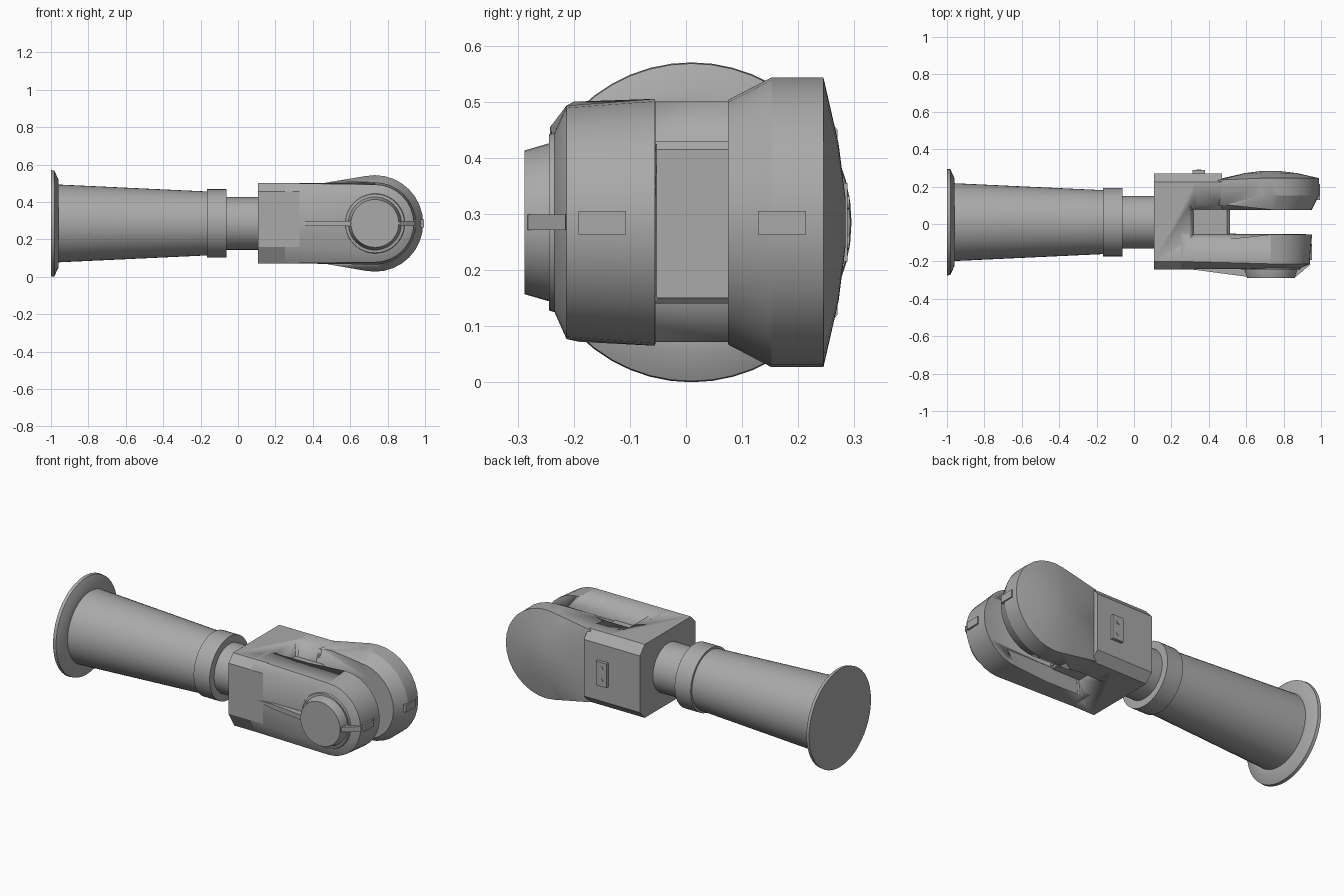
import bpy, bmesh, math
from mathutils import Matrix, Vector

cube = bpy.data.objects.get("Cube")
if cube:
    bpy.data.objects.remove(cube, do_unlink=True)

grey = bpy.data.materials.new("metal grey")
grey.use_nodes = True
grey.diffuse_color = (0.4, 0.4, 0.4, 1)
grey.node_tree.nodes["Principled BSDF"].inputs["Base Color"].default_value = (0.4, 0.4, 0.4, 1)

AXIS_Y, MID_Z, PIVOT_X = 0.01, 0.285, 0.732


def finish(name, bm, angle=30):
    bmesh.ops.recalc_face_normals(bm, faces=bm.faces)
    mesh = bpy.data.meshes.new(name)
    bm.to_mesh(mesh)
    bm.free()
    mesh.materials.append(grey)
    ob = bpy.data.objects.new(name, mesh)
    bpy.context.collection.objects.link(ob)
    bpy.ops.object.select_all(action="DESELECT")
    ob.select_set(True)
    bpy.context.view_layer.objects.active = ob
    bpy.ops.object.shade_smooth_by_angle(angle=math.radians(angle))
    return ob


def hull(name, points, angle=30):
    bm = bmesh.new()
    for p in points:
        bm.verts.new(p)
    res = bmesh.ops.convex_hull(bm, input=bm.verts)
    junk = {g for g in res["geom_interior"] + res["geom_unused"]
            if isinstance(g, bmesh.types.BMVert)}
    bmesh.ops.delete(bm, geom=list(junk), context="VERTS")
    bmesh.ops.dissolve_limit(bm, angle_limit=0.01, verts=bm.verts, edges=bm.edges)
    return finish(name, bm, angle)


def box(name, x, y, z):
    return hull(name, [(a, b, c) for a in x for b in y for c in z])


def lathe(name, profile, axis, centre, steps=40):
    """Revolve (position, radius) pairs about an axis through centre."""
    side = Vector((0, 0, 1))
    bm = bmesh.new()
    verts = [bm.verts.new(centre + axis * t + side * r) for t, r in profile]
    edges = [bm.edges.new(pair) for pair in zip(verts, verts[1:])]
    bmesh.ops.spin(bm, geom=verts + edges, cent=centre, axis=axis,
                   angle=math.tau, steps=steps)
    bmesh.ops.remove_doubles(bm, verts=bm.verts, dist=0.0005)
    return finish(name, bm)


def ring(y, r, n=32):
    return [(PIVOT_X + r * math.cos(math.tau * i / n), y,
             MID_Z + r * math.sin(math.tau * i / n)) for i in range(n)]


def sections(outline, *xs):
    return [(x, y, z) for x in xs for y, z in outline]


def cut(ob, cutter):
    mod = ob.modifiers.new("slot", "BOOLEAN")
    mod.operation, mod.solver, mod.object = "DIFFERENCE", "EXACT", cutter


# Flanged handle, collar and shaft
lathe("handle_shaft",
      [(-1, 0), (-1, 0.285), (-0.982, 0.283), (-0.96, 0.235), (-0.96, 0.208),
       (-0.165, 0.171), (-0.165, 0.183), (-0.062, 0.183), (-0.062, 0.141),
       (0.13, 0.141), (0.13, 0)],
      Vector((1, 0, 0)), Vector((0, AXIS_Y, MID_Z)), 48)

# Chamfered yoke block, with separate outlines for its two cheeks
front_edge = [(-0.05, 0.5), (-0.2, 0.5), (-0.242, 0.455),
              (-0.242, 0.16), (-0.19, 0.072), (-0.05, 0.072)]
back_edge = [(0.075, 0.072), (0.225, 0.072), (0.27, 0.12),
             (0.27, 0.45), (0.225, 0.5), (0.075, 0.5)]
body = hull("yoke_block", sections(front_edge + back_edge, 0.108, 0.33))
back_cheek = hull("back_cheek", sections(back_edge, 0.3, 0.47))

# Front arm runs into a bevelled round lobe
front_arm = hull("front_arm", sections(front_edge, 0.25) + ring(-0.055, 0.22)
                 + ring(-0.213, 0.208) + ring(-0.238, 0.152), 25)

# Back arm runs into a larger lobe with a domed outer face
back_outline = [(0.075, 0.072), (0.235, 0.075), (0.235, 0.495), (0.075, 0.5)]
back_arm = hull("back_arm", sections(back_outline, 0.45) + ring(0.075, 0.218)
                + ring(0.152, 0.258) + ring(0.245, 0.258)
                + ring(0.272, 0.14) + ring(0.284, 0.045), 25)

# Flared recesses above and below the web between the arms
for name, sign in (("upper", 1), ("lower", -1)):
    low, high = MID_Z + sign * 0.14, MID_Z + sign * 0.28
    points = [(x, y, low) for x in (0.32, 0.8) for y in (-0.055, 0.075)]
    points += [(0.275, y, high) for y in (-0.1, 0.122)]
    points += [(0.7, y, high) for y in (-0.055, 0.075)]
    cutter = hull(name + "_recess_cutter", points)
    cutter.hide_render = True
    cutter.hide_set(True)
    cutter.display_type = "WIRE"
    for part in (body, back_cheek, front_arm, back_arm):
        cut(part, cutter)

# Web filling the middle of the fork
box("fork_web", (0.3, 0.512), (-0.058, 0.078), (0.15, 0.415))
hull("web_bevel", [(x, y, MID_Z + s * z) for s in (-1, 1) for y in (-0.058, 0.078)
                   for x, z in ((0.3, 0.145), (0.497, 0.145), (0.512, 0.13))])

# Pivot boss and its narrow rim
lathe("pivot_boss", [(0.2, 0), (0.2, 0.142), (0.24, 0.142), (0.288, 0.128), (0.288, 0)],
      Vector((0, -1, 0)), Vector((PIVOT_X, 0, MID_Z)))
lathe("boss_rim", [(0.22, 0.15), (0.244, 0.15), (0.244, 0.157), (0.22, 0.165)],
      Vector((0, -1, 0)), Vector((PIVOT_X, 0, MID_Z)))

# Thin ribs leading into and out of the boss
hull("long_rib", [(0.25, -0.235, MID_Z)]
     + [(x, y, MID_Z + s) for s in (-0.014, 0.014)
        for x, y in ((0.4, -0.255), (0.62, -0.284), (0.62, -0.2), (0.4, -0.2))])
hull("short_rib", [(x, y, MID_Z + s) for s in (-0.014, 0.014)
                   for x, y in ((0.83, -0.284), (0.865, -0.282), (0.945, -0.215), (0.83, -0.2))])

# Small keys on the lobe tips
box("front_key", (0.92, 0.953), (-0.192, -0.107), (0.263, 0.305))
box("back_key", (0.96, 0.995), (0.128, 0.214), (0.263, 0.305))

# Latch plate with two screws
box("latch_plate", (0.312, 0.38), (0.26, 0.288), (0.215, 0.355))
for name, z in (("lower_screw", 0.25), ("upper_screw", 0.32)):
    lathe(name, [(0.28, 0.012), (0.291, 0.012), (0.291, 0)],
          Vector((0, 1, 0)), Vector((0.346, 0, z)), 12)
